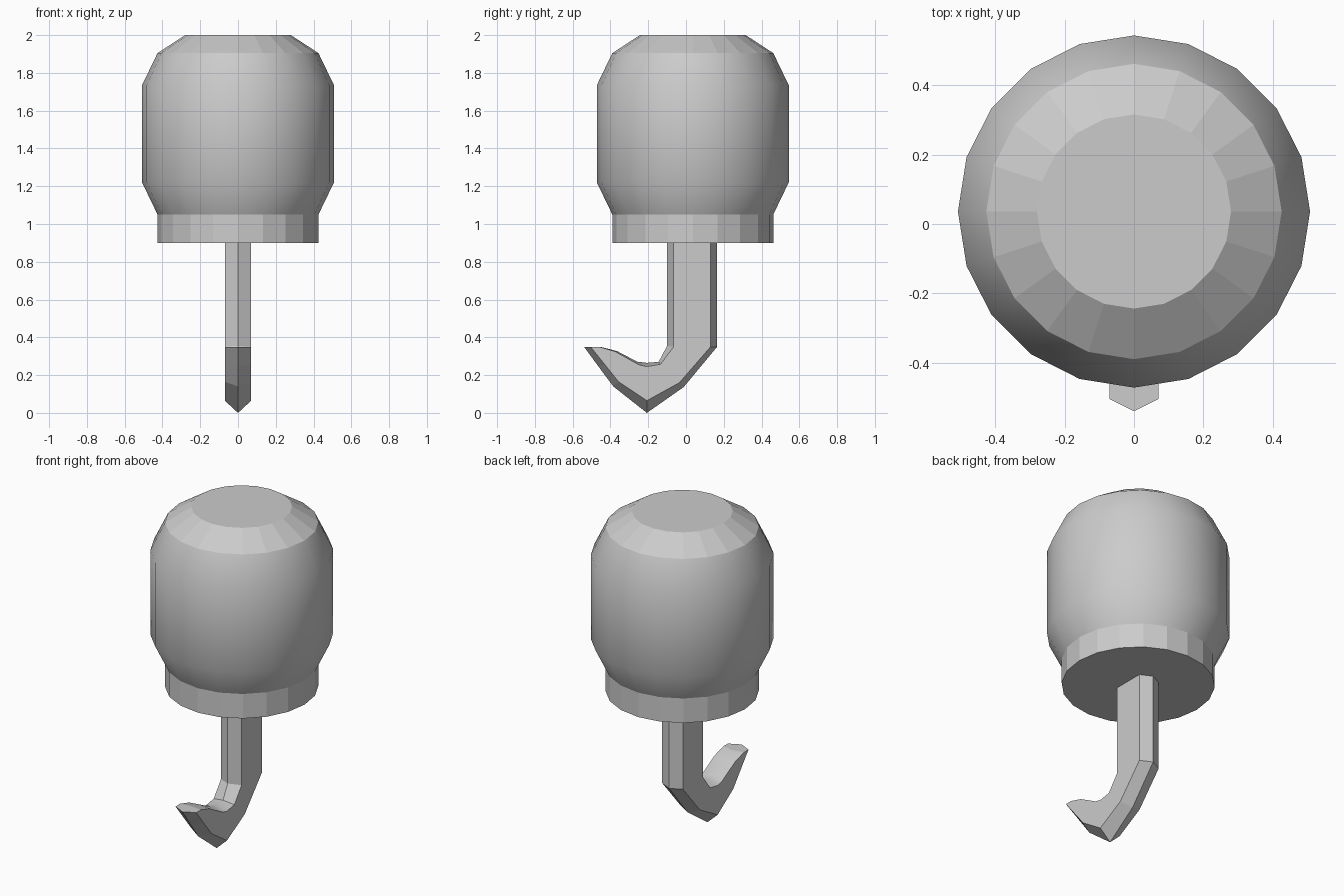
import bpy, bmesh
from math import cos, sin, pi

if "Cube" in bpy.data.objects:
    bpy.data.objects.remove(bpy.data.objects["Cube"])


def loft(name, rings, smooth):
    """Skin closed rings of points, cap both ends; smooth(band, side) picks shading."""
    bm = bmesh.new()
    vs = [[bm.verts.new(p) for p in ring] for ring in rings]
    n = len(vs[0])
    for b, (lo, hi) in enumerate(zip(vs, vs[1:])):
        for i in range(n):
            j = (i + 1) % n
            f = bm.faces.new((lo[i], lo[j], hi[j], hi[i]))
            f.smooth = smooth(b, i)
    bm.faces.new(vs[0])
    bm.faces.new(vs[-1])
    bmesh.ops.recalc_face_normals(bm, faces=bm.faces)
    # keep borders between flat and smooth areas crisp
    for e in bm.edges:
        if len({f.smooth for f in e.link_faces}) > 1:
            e.smooth = False
    me = bpy.data.meshes.new(name)
    bm.to_mesh(me)
    bm.free()
    ob = bpy.data.objects.new(name, me)
    bpy.context.collection.objects.link(ob)
    return ob


def circle(r, z, sides=20, cy=0.036):
    return [(r * cos(2 * pi * i / sides), cy + r * sin(2 * pi * i / sides), z)
            for i in range(sides)]


# Cuff: collar, rounded barrel and flat-topped shoulder
cuff = [(0.426, 0.9), (0.426, 1.05), (0.508, 1.22), (0.508, 1.735),
        (0.426, 1.905), (0.28, 2.0)]
loft("cuff", [circle(r, z) for r, z in cuff], lambda b, i: b in (1, 2, 3))

# Hook: stations of (outer ridge, outer side, inner side, inner ridge) as (y, z)
W = 0.07
stations = [
    ((.165, .9), (.13, .9), (-.065, .9), (-.10, .9)),
    ((.165, .35), (.13, .35), (-.065, .35), (-.10, .355)),
    ((-.012, .137), (-.035, .16), (-.135, .257), (-.145, .27)),
    ((-.207, 0), (-.207, .065), (-.207, .245), (-.207, .265)),
    ((-.385, .14), (-.357, .165), (-.25, .255), (-.258, .271)),
    ((-.463, .245), (-.431, .2575), (-.375, .325), (-.365, .327)),
    ((-.54, .35), (-.505, .35), (-.46, .35), (-.45, .349)),
]
rings = [[(0, *oc), (W, *os), (W, *ins), (0, *ic), (-W, *ins), (-W, *os)]
         for oc, os, ins, ic in stations]
loft("hook", rings, lambda b, i: b >= 2 and i in (2, 3))
